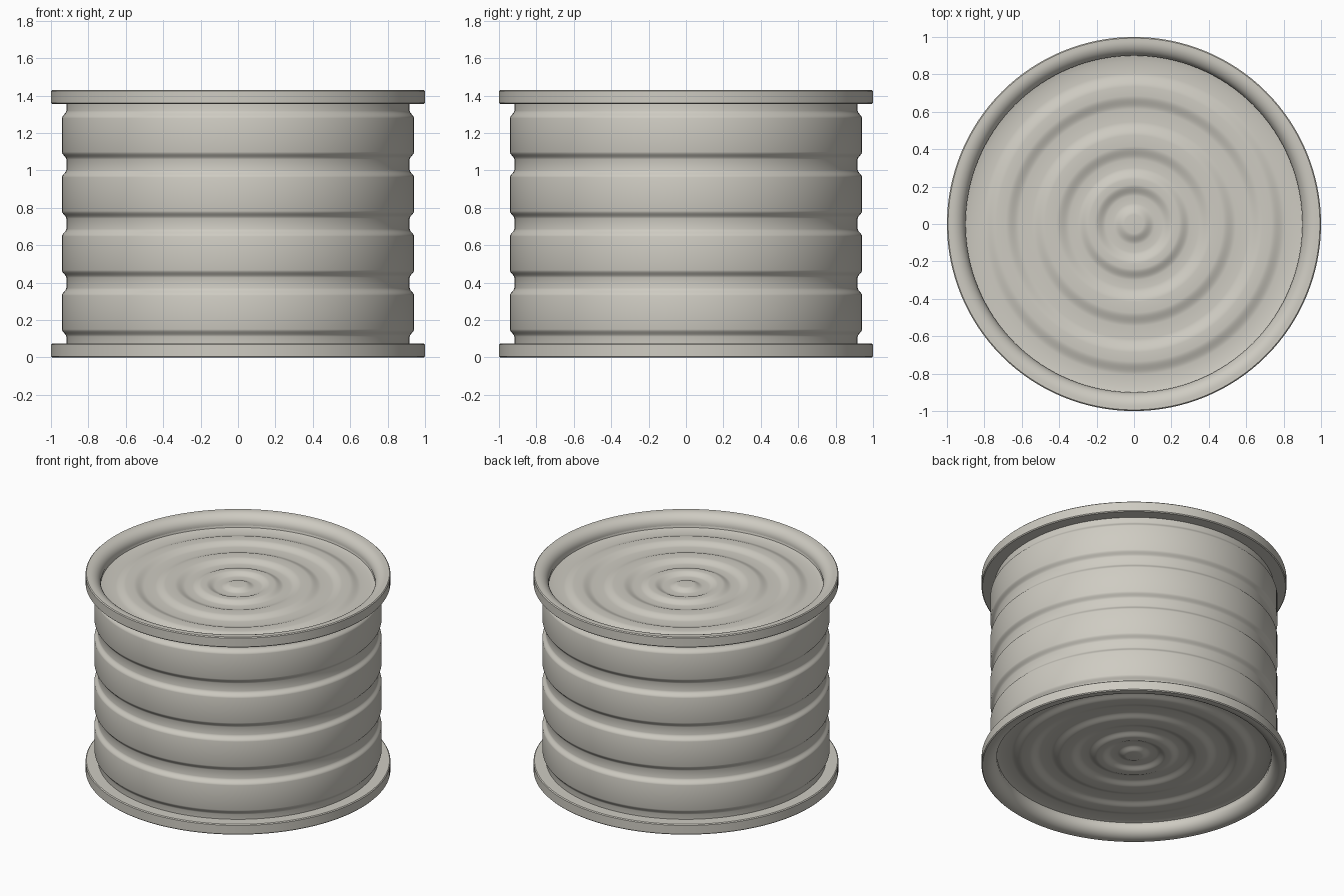
import bpy, bmesh, math

cube = bpy.data.objects.get("Cube")
if cube:
    bpy.data.objects.remove(cube, do_unlink=True)

HEIGHT = 1.43
SEGMENTS = 128

metal = bpy.data.materials.new("pale warm metal")
metal.use_nodes = True
colour = (0.62, 0.60, 0.54, 1)
metal.diffuse_color = colour
metal.node_tree.nodes["Principled BSDF"].inputs["Base Color"].default_value = colour


def lathe(name, profile, closed=False, flip=False):
    """Spin an (r, z) profile around z; flip mirrors it to the other end."""
    bm = bmesh.new()
    verts = [bm.verts.new((r, 0, HEIGHT - z if flip else z)) for r, z in profile]
    pairs = list(zip(verts, verts[1:]))
    if closed:
        pairs.append((verts[-1], verts[0]))
    edges = [bm.edges.new(p) for p in pairs]
    bmesh.ops.spin(bm, geom=verts + edges, cent=(0, 0, 0), axis=(0, 0, 1),
                   angle=math.tau, steps=SEGMENTS, use_duplicate=False)
    bmesh.ops.remove_doubles(bm, verts=bm.verts, dist=0.0003)
    bmesh.ops.recalc_face_normals(bm, faces=bm.faces)
    # An open end disc must face away from the middle of the can
    if not closed:
        bm.faces.ensure_lookup_table()
        f = max(bm.faces, key=lambda f: f.calc_area())
        c = f.calc_center_median()
        c.z -= HEIGHT / 2
        if f.normal.dot(c) < 0:
            bmesh.ops.reverse_faces(bm, faces=bm.faces)
    mesh = bpy.data.meshes.new(name)
    bm.to_mesh(mesh)
    bm.free()
    mesh.materials.append(metal)
    obj = bpy.data.objects.new(name, mesh)
    bpy.context.collection.objects.link(obj)
    bpy.ops.object.select_all(action="DESELECT")
    obj.select_set(True)
    bpy.context.view_layer.objects.active = obj
    bpy.ops.object.shade_smooth_by_angle(angle=math.radians(40))
    return obj


def ease(a, b, steps=6):
    """S-shaped run of points from a to b, with r or z eased."""
    (r0, z0), (r1, z1) = a, b
    out = []
    for i in range(steps + 1):
        t = i / steps
        s = t * t * (3 - 2 * t)
        if abs(r1 - r0) > abs(z1 - z0):
            out.append((r0 + (r1 - r0) * t, z0 + (z1 - z0) * s))
        else:
            out.append((r0 + (r1 - r0) * s, z0 + (z1 - z0) * t))
    return out


# Side wall with four raised bands
GROOVE, BAND = 0.918, 0.942
wall = [(GROOVE, 0.06)]
for i in range(4):
    mid = HEIGHT / 2 + (i - 1.5) * 0.316
    wall += ease((GROOVE, mid - 0.13), (BAND, mid - 0.09))
    wall += ease((BAND, mid + 0.09), (GROOVE, mid + 0.13))
wall.append((GROOVE, HEIGHT - 0.06))
lathe("can_body", wall)

# Rolled rim: flat outside and underside, rounded over towards the centre
LID = HEIGHT - 0.078
rim = [(0.9, HEIGHT - 0.075), (0.994, HEIGHT - 0.075), (1, HEIGHT - 0.069),
       (1, HEIGHT - 0.006), (0.994, HEIGHT)]
for i in range(11):
    a = math.pi / 2 * i / 10
    rim.append((0.9 + 0.075 * (1 - math.sin(a)), HEIGHT - 0.07 * (1 - math.cos(a))))

# End disc with concentric pressed ripples, listed as step radii from the centre
disc = [(0, LID)]
high = True
for radius in (0.08, 0.18, 0.27, 0.38, 0.51, 0.65, 0.77):
    half = 0.03 if radius < 0.3 else 0.036
    z0, z1 = (LID, LID - 0.02) if high else (LID - 0.02, LID)
    disc += ease((radius - half, z0), (radius + half, z1), 8)
    high = not high
disc += [(0.87, LID - 0.02), (0.9, LID - 0.012), (0.905, LID + 0.01)]

for end, flip in (("top", False), ("bottom", True)):
    lathe(end + "_rim", rim, closed=True, flip=flip)
    lathe(end + "_end_disc", disc, flip=flip)
